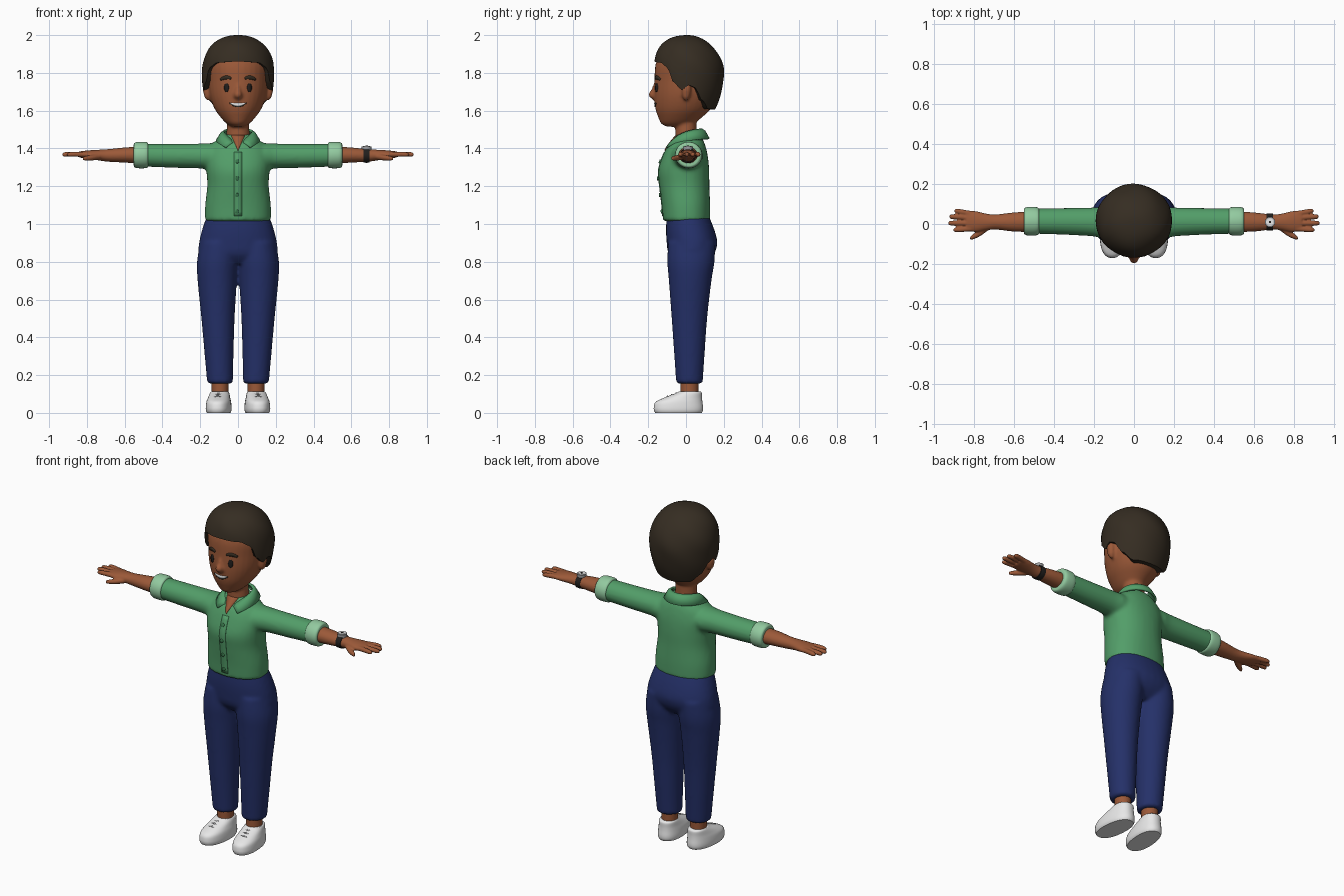
import bpy, bmesh, math
from mathutils import Vector, Matrix

cube = bpy.data.objects.get("Cube")
if cube:
    bpy.data.objects.remove(cube, do_unlink=True)


def material(name, r, g, b):
    m = bpy.data.materials.new(name)
    m.use_nodes = True
    m.diffuse_color = (r, g, b, 1)
    bsdf = next(n for n in m.node_tree.nodes if n.type == 'BSDF_PRINCIPLED')
    bsdf.inputs["Base Color"].default_value = (r, g, b, 1)
    return m


SKIN = material("skin", .33, .10, .04)
HAIR = material("dark brown hair", .036, .026, .016)
SHIRT = material("green shirt", .085, .34, .14)
CUFF = material("pale green cuff", .29, .59, .35)
PANTS = material("navy trousers", .018, .03, .14)
WHITE = material("white", .8, .8, .8)
BLACK = material("black", .015, .013, .012)
GREY = material("grey", .35, .35, .36)
BUTTON = material("dark green button", .04, .18, .07)


def spline(secs, steps=4):
    """Catmull-Rom interpolation through cross-sections."""
    out = []
    for i in range(len(secs) - 1):
        p0, p1 = secs[max(i - 1, 0)], secs[i]
        p2, p3 = secs[i + 1], secs[min(i + 2, len(secs) - 1)]
        for j in range(steps):
            t = j / steps
            out.append([b + .5 * t * (c - a + t * (2 * a - 5 * b + 4 * c - d + t * (3 * (b - c) + d - a)))
                        for a, b, c, d in zip(p0, p1, p2, p3)])
    return out + [list(secs[-1])]


def loft(bm, axis, secs, s=1, power=2, n=32, steps=4):
    """Closed tube; a section is (position, centre a, centre b, radius a, radius b)."""
    rings = []
    for t, a, b, ra, rb in spline(secs, steps):
        ring = []
        for k in range(n):
            c, d = math.cos(math.tau * k / n), math.sin(math.tau * k / n)
            u = a + max(ra, .001) * math.copysign(abs(c) ** (2 / power), c)
            v = b + max(rb, .001) * math.copysign(abs(d) ** (2 / power), d)
            x, y, z = (u, v, t) if axis == 'z' else (t, u, v)
            ring.append(bm.verts.new((s * x, y, z)))
        rings.append(ring)
    for lo, hi in zip(rings, rings[1:]):
        for k in range(n):
            bm.faces.new((lo[k], lo[(k + 1) % n], hi[(k + 1) % n], hi[k]))
    bm.faces.new(rings[0])
    bm.faces.new(rings[-1])
    return [v for r in rings for v in r]


def finish(name, bm, mat, voxel=0, smooth=0):
    bmesh.ops.recalc_face_normals(bm, faces=bm.faces)
    me = bpy.data.meshes.new(name)
    bm.to_mesh(me)
    bm.free()
    me.materials.append(mat)
    me.polygons.foreach_set("use_smooth", [True] * len(me.polygons))
    me.set_sharp_from_angle(angle=math.radians(50))
    ob = bpy.data.objects.new(name, me)
    bpy.context.collection.objects.link(ob)
    if voxel:
        r = ob.modifiers.new("blend", 'REMESH')
        r.mode, r.voxel_size, r.use_smooth_shade = 'VOXEL', voxel, True
        m = ob.modifiers.new("relax", 'SMOOTH')
        m.factor, m.iterations = .5, smooth
    return ob


def strip(name, mat, target, path, thick=.008):
    """Thin plate laid on the front of target along (x, z, half width) points."""
    deps = bpy.context.evaluated_depsgraph_get()
    bm, rows = bmesh.new(), []
    for i, (x, z, w) in enumerate(path):
        a, b = path[max(i - 1, 0)], path[min(i + 1, len(path) - 1)]
        side = Vector((b[1] - a[1], a[0] - b[0])).normalized() * max(w, .0005)
        row = []
        for k in (-1, 0, 1):
            px, pz = x + k * side.x, z + k * side.y
            hit, loc, *_ = target.ray_cast((px, -1, pz), (0, 1, 0), depsgraph=deps)
            row.append(bm.verts.new((px, loc.y if hit else -.1, pz)))
        rows.append(row)
    for p, q in zip(rows, rows[1:]):
        for k in (0, 1):
            bm.faces.new((p[k], p[k + 1], q[k + 1], q[k]))
    ob = finish(name, bm, mat)
    sol = ob.modifiers.new("thickness", 'SOLIDIFY')
    sol.thickness, sol.offset = thick, 0
    return ob


def oval(x, z, rx, rz, n=10):
    return [(x, z + rz * math.cos(math.pi * i / n), rx * math.sin(math.pi * i / n)) for i in range(n + 1)]


# Head with nose, ears and neck
bm = bmesh.new()
loft(bm, 'z', [(1.515, 0, -.05, .03, .05), (1.53, 0, -.045, .058, .085), (1.56, 0, -.033, .088, .112),
               (1.61, 0, -.015, .124, .147), (1.68, 0, -.002, .15, .167), (1.76, 0, .003, .159, .17),
               (1.85, 0, .005, .161, .165), (1.93, 0, .01, .12, .13), (1.96, 0, .01, .06, .07)])
loft(bm, 'z', [(1.38, 0, .01, .07, .06), (1.46, 0, 0, .062, .056), (1.56, 0, 0, .058, .056)])
loft(bm, 'z', [(1.658, 0, -.165, .008, .01), (1.672, 0, -.168, .021, .024), (1.688, 0, -.17, .022, .029),
               (1.71, 0, -.167, .014, .018), (1.745, 0, -.16, .007, .01)])
for s in (1, -1):
    loft(bm, 'z', [(1.655, .158, 0, .008, .008), (1.67, .162, 0, .015, .018), (1.705, .167, .002, .018, .024),
                   (1.735, .167, .003, .015, .02), (1.748, .165, .003, .006, .008)], s)
head = finish("head", bm, SKIN, .008, 4)

# Hair cap with a hairline that changes around the head
HAIRLINE = [(0, 1.86), (35, 1.855), (52, 1.83), (64, 1.75), (78, 1.71), (90, 1.735),
            (102, 1.72), (112, 1.66), (135, 1.61), (180, 1.605)]


def hairline(deg):
    for (a, za), (b, zb) in zip(HAIRLINE, HAIRLINE[1:]):
        if deg <= b:
            t = (deg - a) / (b - a)
            return za + (zb - za) * t * t * (3 - 2 * t)
    return HAIRLINE[-1][1]


bm, cols, ROWS, SEG = bmesh.new(), [], 20, 64
top = bm.verts.new((0, .01, 2))
for k in range(SEG):
    phi = math.tau * k / SEG - math.pi
    low = hairline(abs(math.degrees(phi)))
    col = []
    for i in range(1, ROWS + 3):
        z = 2 - (2 - low) * (1 - math.cos(min(i / ROWS, 1) * math.pi / 2))
        tuck = {ROWS + 1: .95, ROWS + 2: .75}.get(i, 1)
        e = 2.2 + .35 * math.cos(phi)
        h = (z - 1.8) / (.2 if z > 1.8 else .31)
        r = max(1 - abs(h) ** e, 0) ** (1 / e) * tuck
        r *= 1 + .012 * math.sin(5 * phi + 30 * z) * math.sin(math.pi * min(i / ROWS, 1))
        col.append(bm.verts.new((.191 * r * math.sin(phi), .015 - .186 * r * math.cos(phi), z)))
    cols.append(col)
for k in range(SEG):
    a, b = cols[k], cols[(k + 1) % SEG]
    bm.faces.new((top, a[0], b[0]))
    for i in range(ROWS + 1):
        bm.faces.new((a[i], a[i + 1], b[i + 1], b[i]))
finish("hair", bm, HAIR)

# Shirt: torso and sleeves blended together
bm = bmesh.new()
loft(bm, 'z', [(1.015, 0, .003, .175, .125), (1.1, 0, 0, .174, .128), (1.2, 0, -.008, .163, .132),
               (1.28, 0, -.012, .167, .135), (1.35, 0, -.005, .172, .122), (1.41, 0, .002, .15, .102),
               (1.45, 0, .01, .105, .078), (1.475, 0, .01, .07, .06)], power=2.2)
for s in (1, -1):
    loft(bm, 'x', [(.05, 0, 1.36, .085, .065), (.14, .005, 1.358, .085, .07), (.2, .01, 1.36, .073, .066),
                   (.35, .013, 1.361, .067, .063), (.51, .014, 1.364, .063, .06)], s)
shirt = finish("shirt", bm, SHIRT, .011, 5)

# Trousers: pelvis and legs blended together
bm = bmesh.new()
loft(bm, 'z', [(.79, 0, .025, .14, .08), (.84, 0, .028, .205, .12), (.9, 0, .032, .206, .134),
               (.97, 0, .022, .19, .128), (1.04, 0, .01, .166, .112)], power=2.2)
for s in (1, -1):
    loft(bm, 'z', [(.155, .095, .018, .068, .07), (.3, .1, .018, .076, .08), (.5, .106, .018, .088, .094),
                   (.7, .11, .022, .104, .113), (.8, .108, .026, .109, .125), (.9, .1, .03, .1, .125)], s)
finish("trousers", bm, PANTS, .011, 4)

# Rolled cuffs, forearms with hands, ankles and shoes
for s, label in ((1, "left"), (-1, "right")):
    bm = bmesh.new()
    loft(bm, 'x', [(.474, .014, 1.365, .055, .055), (.48, .014, 1.365, .067, .067), (.5, .014, 1.365, .072, .07),
                   (.535, .014, 1.365, .071, .069), (.55, .014, 1.365, .063, .062), (.552, .014, 1.365, .05, .05)], s)
    finish(label + "_cuff", bm, CUFF)

    bm = bmesh.new()
    loft(bm, 'x', [(.5, .012, 1.365, .052, .046), (.6, .01, 1.365, .048, .04), (.69, .01, 1.363, .038, .033),
                   (.74, .01, 1.365, .042, .028), (.79, .012, 1.367, .052, .023), (.84, .016, 1.368, .053, .016)], s)
    for y, tip in ((-.027, .905), (.004, .93), (.034, .925), (.06, .9)):
        loft(bm, 'x', [(.8, .8 * y, 1.368, .014, .014), (.86, y, 1.369, .0135, .0135), (tip - .012, y * 1.08, 1.368, .012, .012),
                       (tip, y * 1.1, 1.367, .006, .006)], s, n=12)
    loft(bm, 'x', [(.73, -.012, 1.357, .02, .016), (.77, -.042, 1.351, .019, .015), (.805, -.063, 1.348, .014, .013),
                   (.822, -.073, 1.347, .006, .008)], s, n=12)
    finish(label + "_hand", bm, SKIN, .005, 3)

    bm = bmesh.new()
    loft(bm, 'z', [(.06, .095, .018, .044, .046), (.12, .095, .018, .044, .047), (.2, .095, .018, .046, .048)], s)
    finish(label + "_ankle", bm, SKIN)

    turn = Matrix.Rotation(s * math.radians(5), 3, 'Z')
    pivot = (s * .097, .02, 0)
    bm = bmesh.new()
    verts = loft(bm, 'z', [(0, .097, -.04, .061, .124), (.012, .097, -.04, .066, .13), (.03, .097, -.04, .067, .131),
                           (.058, .097, -.037, .064, .124), (.08, .097, -.016, .058, .101), (.105, .097, .016, .051, .068),
                           (.113, .097, .019, .046, .058)], s, power=2.3)
    bmesh.ops.rotate(bm, verts=verts, cent=pivot, matrix=turn)
    finish(label + "_shoe", bm, WHITE)

    bm = bmesh.new()
    for y, z in ((-.052, .104), (-.075, .096), (-.098, .088)):
        verts = loft(bm, 'x', [(.07, y, z - .008, .004, .004), (.097, y, z, .005, .004), (.124, y, z - .008, .004, .004)], s, n=8)
        bmesh.ops.rotate(bm, verts=verts, cent=pivot, matrix=turn)
    finish(label + "_laces", bm, GREY)

# Folded collar
bm, rows = bmesh.new(), []
for i in range(-16, 17):
    t = i / 16
    f = abs(t) ** 3
    a, b = t * (math.pi - .2), t * (math.pi - .52)
    rt, rm, rb = .07 + .015 * f, .086 + .018 * f, .108 + .022 * f
    rows.append([bm.verts.new((r * math.sin(g), .012 + r * math.cos(g), z)) for r, g, z in
                 ((rt, a, 1.5 - .072 * f), (rm, (a + b) / 2, 1.49 - .066 * f), (rb, b, 1.45 - .045 * f))])
for p, q in zip(rows, rows[1:]):
    for k in (0, 1):
        bm.faces.new((p[k], q[k], q[k + 1], p[k + 1]))
collar = finish("collar", bm, SHIRT)
collar.modifiers.new("thickness", 'SOLIDIFY').thickness = .012
collar.modifiers["thickness"].offset = 0

# Open neckline, placket and buttons
bpy.context.view_layer.update()
strip("neckline", SKIN, shirt, [(0, 1.468 - .01 * i, .036 * (1 - i / 8)) for i in range(9)])
strip("placket", SHIRT, shirt, [(0, 1.38 - .0225 * i, .02) for i in range(16)], .006)
for i in range(4):
    strip("button", BUTTON, shirt, oval(-.004, 1.33 - .088 * i, .01, .01), .018)

# Face details
for s, label in ((1, "left"), (-1, "right")):
    strip(label + "_eye", BLACK, head, oval(s * .06, 1.722, .012, .023))
    strip(label + "_eyebrow", HAIR, head,
          [(s * (.036 + .056 * i / 8), 1.762 + .014 * math.sin(math.pi * (.2 + .75 * i / 8)),
            .004 + .006 * math.sin(math.pi * (i + .5) / 9)) for i in range(9)])
smile = [(i / 8 - 1) for i in range(17)]
strip("teeth", WHITE, head, [(.04 * t, 1.631 + .009 * t * t, .009 * (1 - t * t) ** .5) for t in smile], .006)
strip("lip_line", HAIR, head, [(.044 * t, 1.621 + .02 * t * t, .002) for t in smile], .007)

# Wristwatch on the left arm
bm = bmesh.new()
loft(bm, 'x', [(.665, .01, 1.363, .042, .038), (.68, .01, 1.363, .043, .039), (.697, .01, 1.363, .042, .038)])
finish("watch_strap", bm, BLACK)
for name, mat, r, z0, z1 in (("watch_case", GREY, .026, 1.39, 1.411), ("watch_face", WHITE, .019, 1.405, 1.413),
                             ("watch_hub", BLACK, .006, 1.41, 1.415)):
    bm = bmesh.new()
    loft(bm, 'z', [(z0, .681, .01, r, r), (z1, .681, .01, r, r)], steps=1)
    finish(name, bm, mat)
